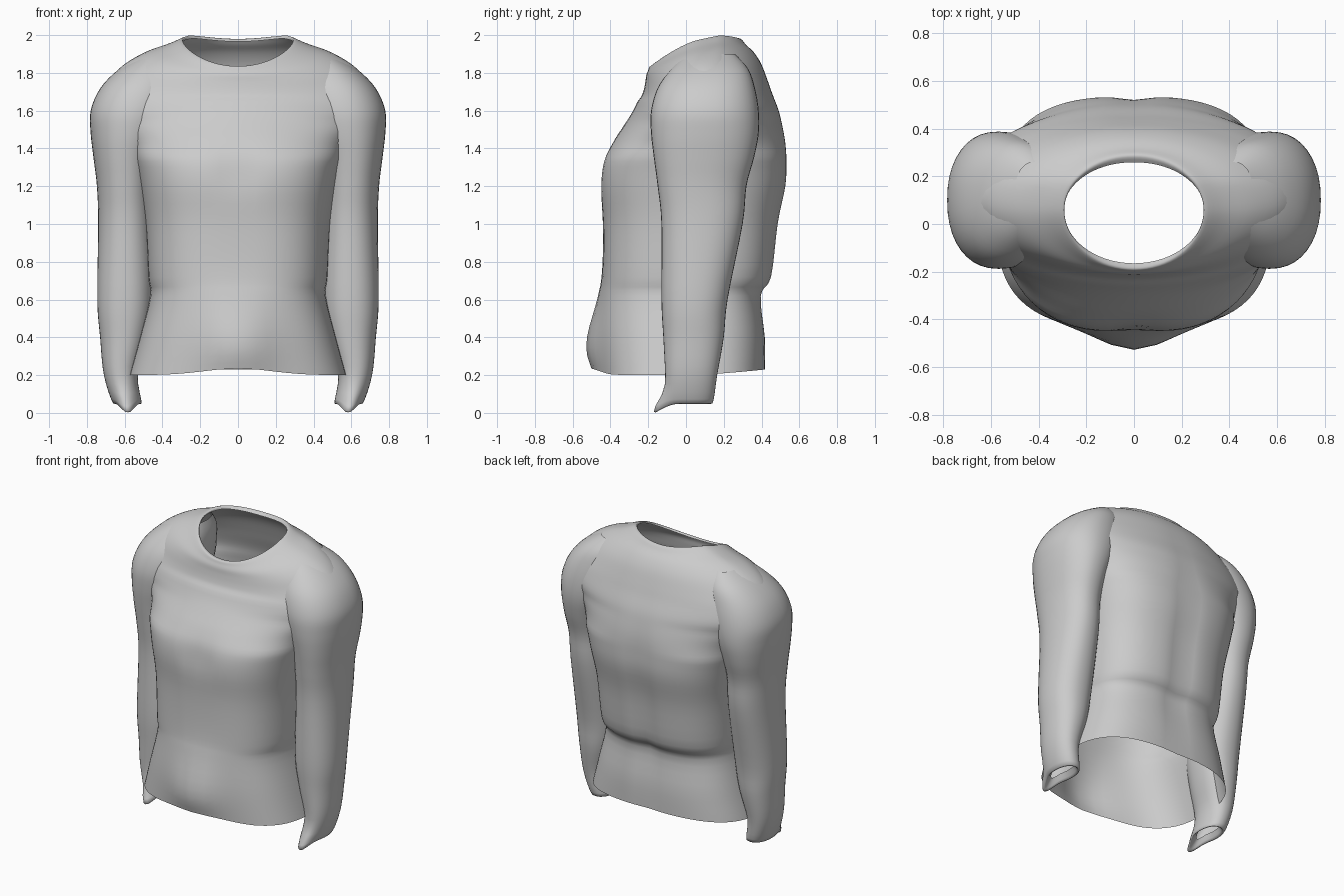
import bpy
import bmesh
from math import sin, cos, pi, exp, copysign

cube = bpy.data.objects.get("Cube")
if cube:
    bpy.data.objects.remove(cube, do_unlink=True)

fabric = bpy.data.materials.new("light grey fabric")
fabric.use_nodes = True
grey = (0.6, 0.6, 0.6, 1)
fabric.diffuse_color = grey
fabric.node_tree.nodes["Principled BSDF"].inputs["Base Color"].default_value = grey


def refine(rows, steps):
    """Smoothly interpolate between the given cross-section rows."""
    out = []
    for i in range(len(rows) - 1):
        before, start, end, after = (rows[max(i - 1, 0)], rows[i], rows[i + 1],
                                     rows[min(i + 2, len(rows) - 1)])
        for k in range(steps):
            u = k / steps
            out.append([b + u * ((c - a) / 2 + u * ((a - 2.5 * b + 2 * c - d / 2)
                        + u * (1.5 * (b - c) + (d - a) / 2)))
                        for a, b, c, d in zip(before, start, end, after)])
    return out + [rows[-1]]


def loft(name, rows, point, segments, flip=False):
    """Skin open rings of points into a smooth-shaded surface."""
    bm = bmesh.new()
    rings = [[bm.verts.new(point(row, 2 * pi * j / segments))
              for j in range(segments)] for row in rows]
    for low, high in zip(rings, rings[1:]):
        for j in range(segments):
            n = (j + 1) % segments
            face = [low[j], low[n], high[n], high[j]]
            bm.faces.new(face[::-1] if flip else face)
    mesh = bpy.data.meshes.new(name)
    bm.to_mesh(mesh)
    bm.free()
    mesh.materials.append(fabric)
    mesh.shade_smooth()
    obj = bpy.data.objects.new(name, mesh)
    bpy.context.collection.objects.link(obj)


def power(value, exponent):
    return copysign(abs(value) ** exponent, value)


def bump(value, centre, width):
    return exp(-((value - centre) / width) ** 2)


# Body from hem to neckline: height, half width, front y, back y
body = [
    (.20, .575, -.44, .42),
    (.40, .52, -.45, .42),
    (.62, .465, -.445, .40),
    (.72, .475, -.44, .455),
    (1.0, .49, -.44, .49),
    (1.2, .52, -.455, .53),
    (1.33, .55, -.44, .535),
    (1.43, .59, -.39, .53),
    (1.52, .67, -.33, .515),
    (1.6, .74, -.28, .495),
    (1.69, .735, -.24, .46),
    (1.76, .69, -.225, .435),
    (1.85, .61, -.215, .40),
    (1.92, .50, -.21, .36),
    (1.965, .38, -.20, .32),
    (2.0, .30, -.19, .29),
    (1.985, .295, -.165, .26),
]


def body_point(row, t):
    height, half_width, front, back = row
    s = sin(t)
    # Boxy torso turning into rounded shoulders
    roundness = min(1, max(.7, .7 + 1.5 * (height - 1.35)))
    middle = .065 * height - .07 * bump(height, 2, .2)
    x = half_width * power(cos(t), roundness)
    y = middle + abs((back if s > 0 else front) - middle) * power(s, roundness)
    z = height
    hem = bump(height, .2, .1)
    yoke = max(0, height - 1.65)
    if s > 0:
        # Spine hollow, raised back hem, slight dip at the nape
        y -= .025 * bump(x, 0, .07) * bump(z, .9, .6)
        z += .03 * s * hem - .02 * s ** 4 * bump(z, 2, .1)
    else:
        # Dip between the chest sides, belly, raised hem, lowered neckline
        y += .02 * bump(x, 0, .1) * bump(z, 1.27, .12)
        y -= .08 * bump(x, 0, .18) * bump(z, .33, .25)
        z += .035 * bump(x, 0, .25) * hem - .24 * yoke * abs(s) ** 1.6
    # Yoke slopes down towards the front
    z -= .63 * yoke * max(0, .18 - y)
    return x, y, z


loft("shirt_body", refine(body, 4), body_point, 72)

# Sleeve from turned-in cuff to shoulder: height, inner x, outer x, front y, back y
sleeve = [
    (.09, .545, .63, -.06, .10),
    (.05, .51, .66, -.11, .14),
    (.20, .53, .71, -.11, .165),
    (.40, .48, .73, -.12, .20),
    (.60, .45, .745, -.13, .22),
    (1.0, .45, .74, -.13, .30),
    (1.2, .45, .747, -.15, .32),
    (1.35, .43, .765, -.17, .36),
    (1.48, .38, .78, -.185, .385),
    (1.6, .33, .78, -.185, .385),
    (1.72, .31, .728, -.15, .365),
    (1.82, .31, .63, -.08, .33),
    (1.9, .33, .50, .0, .26),
]


def sleeve_point(side):
    def point(row, t):
        z, inner, outer, front, back = row
        # Drooping point at the front of the cuff
        droop = bump(z, .05, .05) * max(0, -sin(t)) ** 6
        x = (inner + outer) / 2 + (outer - inner) / 2 * power(cos(t), .9)
        y = (front + back) / 2 + (back - front) / 2 * power(sin(t), .9)
        return side * x, y - .06 * droop, z - .045 * droop
    return point


for label, side in (("left_sleeve", 1), ("right_sleeve", -1)):
    loft(label, refine(sleeve, 4), sleeve_point(side), 40, side < 0)
